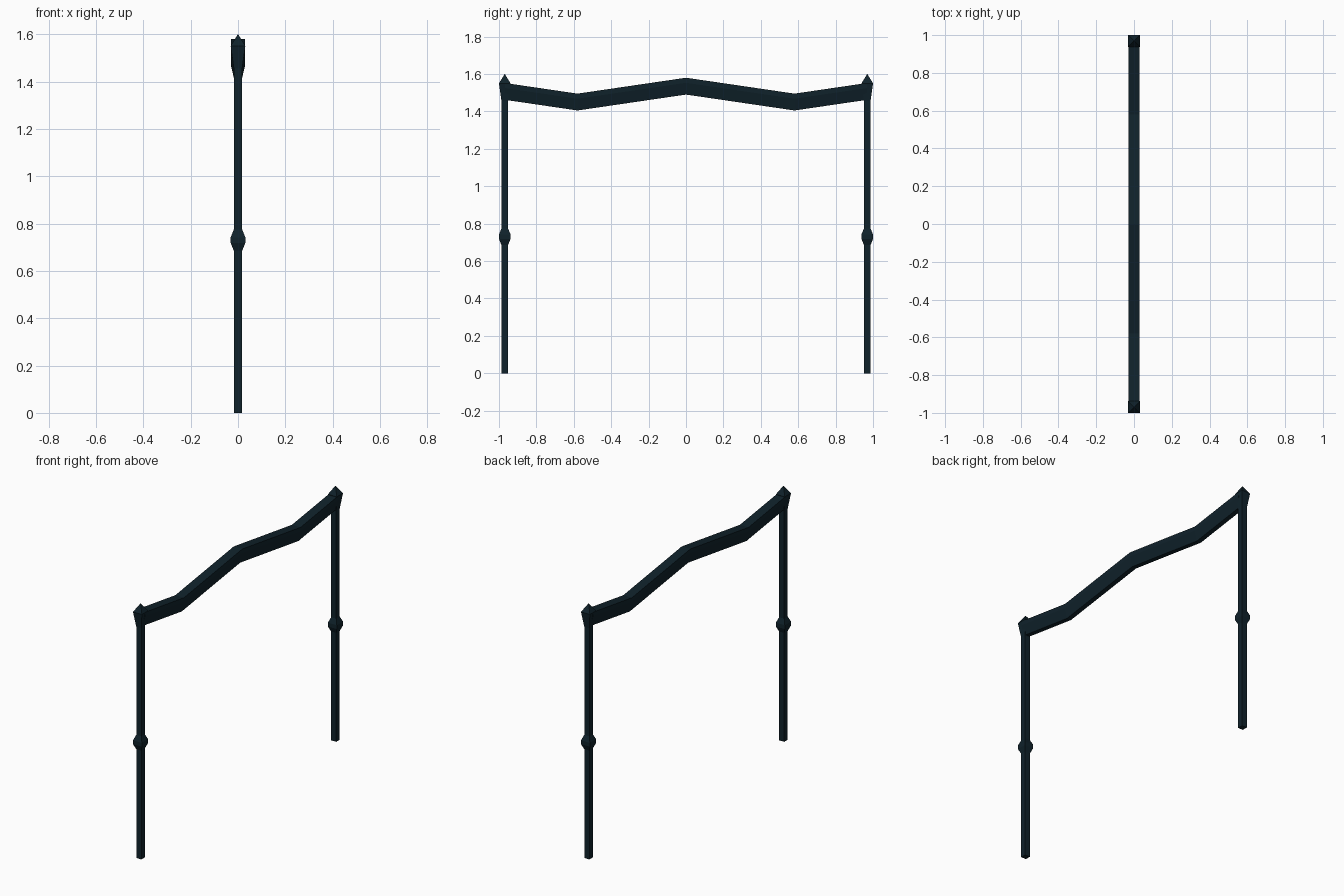
import bpy, bmesh

if "Cube" in bpy.data.objects:
    bpy.data.objects.remove(bpy.data.objects["Cube"])

mat = bpy.data.materials.new("dark teal metal")
mat.diffuse_color = (0.005, 0.016, 0.024, 1)
mat.use_nodes = True
mat.node_tree.nodes["Principled BSDF"].inputs["Base Color"].default_value = mat.diffuse_color


def loft(name, rings):
    """Skin a list of equal-length vertex rings and cap both ends."""
    bm = bmesh.new()
    loops = [[bm.verts.new(p) for p in ring] for ring in rings]
    n = len(loops[0])
    for a, b in zip(loops, loops[1:]):
        for i in range(n):
            j = (i + 1) % n
            bm.faces.new((a[i], a[j], b[j], b[i]))
    bm.faces.new(loops[0])
    bm.faces.new(loops[-1])
    bmesh.ops.remove_doubles(bm, verts=bm.verts, dist=0.0005)
    bmesh.ops.recalc_face_normals(bm, faces=bm.faces)
    mesh = bpy.data.meshes.new(name)
    bm.to_mesh(mesh)
    bm.free()
    mesh.materials.append(mat)
    obj = bpy.data.objects.new(name, mesh)
    bpy.context.collection.objects.link(obj)
    return obj


def square(y, z, h):
    return [(-h, y - h, z), (h, y - h, z), (h, y + h, z), (-h, y + h, z)]


# Square posts with a middle collar and a pointed finial
P, K = 0.0175, 0.031
post_profile = [(0, P), (0.685, P), (0.718, K), (0.742, K), (0.775, P),
                (1.455, P), (1.55, K), (1.599, 0.001)]
for side, y in (("left", -0.969), ("right", 0.969)):
    loft(side + "_post", [square(y, z, h) for z, h in post_profile])

# Zigzag top rail, tapered towards its underside
half = [(0.03, 0.045), (0.03, 0.018), (0.015, -0.045)]
section = half + [(-x, z) for x, z in reversed(half)]
path = [(-0.969, 1.507), (-0.58, 1.45), (0, 1.535), (0.58, 1.45), (0.969, 1.507)]
loft("top_rail", [[(x, y, z + dz) for x, dz in section] for y, z in path])
